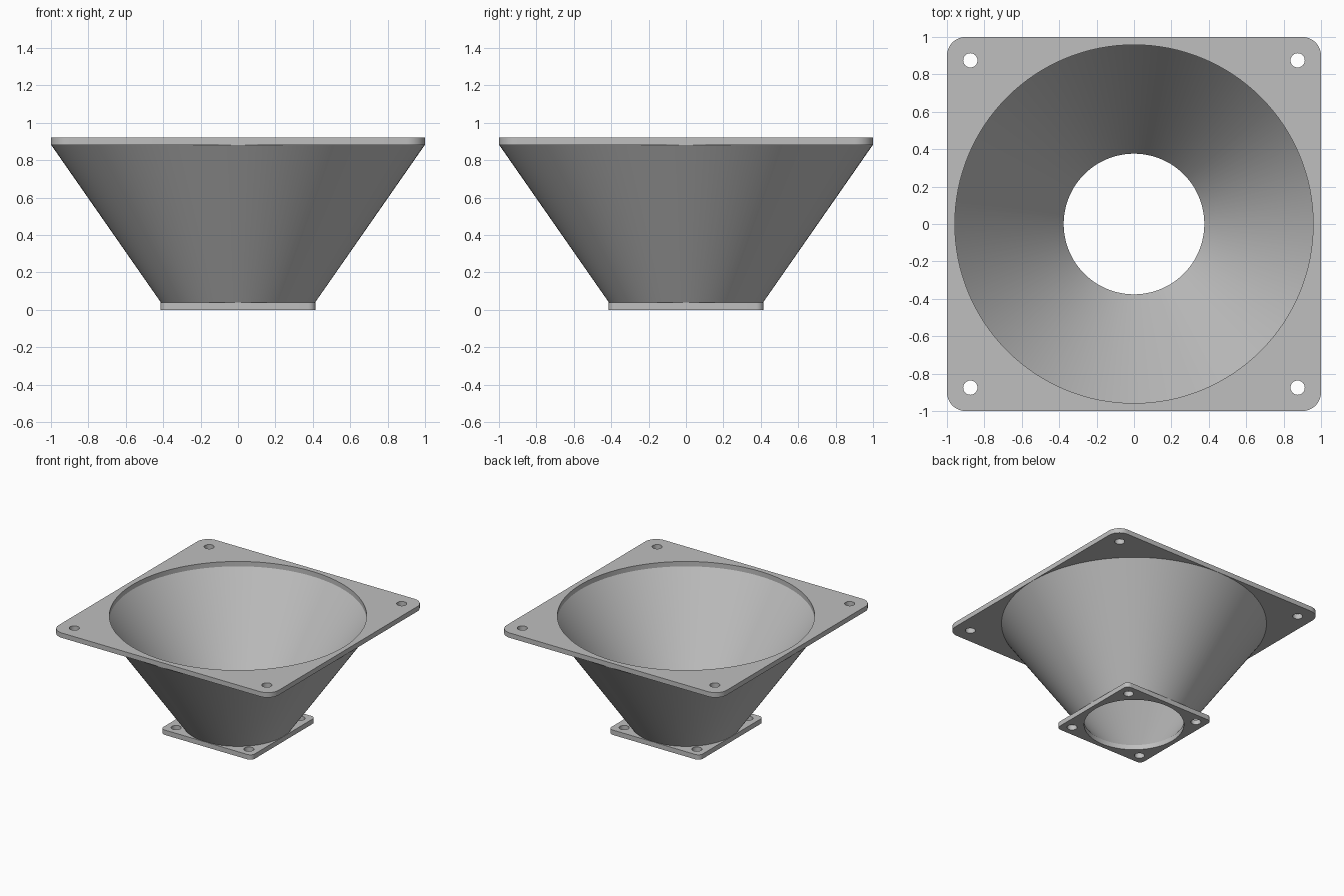
import bpy, bmesh
from math import sin, cos, pi, radians

cube = bpy.data.objects.get("Cube")
if cube:
    bpy.data.objects.remove(cube, do_unlink=True)

grey = bpy.data.materials.new("plain grey")
grey.use_nodes = True
grey.diffuse_color = (0.52, 0.52, 0.52, 1)
grey.node_tree.nodes["Principled BSDF"].inputs["Base Color"].default_value = grey.diffuse_color

SEGMENTS = 128
THICK = 0.04
HEIGHT = 0.92


def arc(cx, cy, r, start, sweep, steps):
    return [(cx + r * cos(start + sweep * i / steps),
             cy + r * sin(start + sweep * i / steps)) for i in range(steps)]


def circle(cx, cy, r, steps):
    return arc(cx, cy, r, 0, 2 * pi, steps)


def rounded_square(half, r):
    points = []
    for k, (sx, sy) in enumerate([(1, 1), (-1, 1), (-1, -1), (1, -1)]):
        c = half - r
        points += arc(sx * c, sy * c, r, k * pi / 2, pi / 2, 12)
        end = (k + 1) * pi / 2
        points.append((sx * c + r * cos(end), sy * c + r * sin(end)))
    return points


def finish(name, bm):
    mesh = bpy.data.meshes.new(name)
    bm.to_mesh(mesh)
    bm.free()
    mesh.materials.append(grey)
    mesh.shade_smooth()
    mesh.set_sharp_from_angle(angle=radians(30))
    obj = bpy.data.objects.new(name, mesh)
    bpy.context.collection.objects.link(obj)
    return obj


def flange(name, z, half, corner, bore, bolt):
    """Rounded square plate with a round bore and four bolt holes."""
    loops = [rounded_square(half, corner), circle(0, 0, bore, SEGMENTS)]
    loops += [circle(sx * bolt, sy * bolt, 0.038, 32) for sx in (-1, 1) for sy in (-1, 1)]
    curve = bpy.data.curves.new(name + " outline", "CURVE")
    curve.dimensions = "2D"
    curve.fill_mode = "BOTH"
    curve.extrude = THICK / 2
    for loop in loops:
        spline = curve.splines.new("POLY")
        spline.points.add(len(loop) - 1)
        for point, (x, y) in zip(spline.points, loop):
            point.co = (x, y, 0, 1)
        spline.use_cyclic_u = True
    # Turn the filled outline into a clean solid
    outline = bpy.data.objects.new(name + " outline", curve)
    mesh = bpy.data.meshes.new_from_object(outline)
    bm = bmesh.new()
    bm.from_mesh(mesh)
    bpy.data.objects.remove(outline)
    bpy.data.curves.remove(curve)
    bpy.data.meshes.remove(mesh)
    bmesh.ops.remove_doubles(bm, verts=bm.verts, dist=0.0001)
    bmesh.ops.recalc_face_normals(bm, faces=bm.faces)
    finish(name, bm).location.z = z + THICK / 2


def cone_wall(name, low_r, high_r, inward):
    """Open conical wall running between the two flanges."""
    bm = bmesh.new()
    low, high = [[bm.verts.new((x, y, z)) for x, y in circle(0, 0, r, SEGMENTS)]
                 for r, z in ((low_r, THICK), (high_r, HEIGHT - THICK))]
    for i in range(SEGMENTS):
        j = (i + 1) % SEGMENTS
        quad = [low[i], low[j], high[j], high[i]]
        bm.faces.new(quad[::-1] if inward else quad)
    finish(name, bm)


# Square mounting plates
flange("top_flange", HEIGHT - THICK, 1.0, 0.1, 0.958, 0.875)
flange("bottom_flange", 0, 0.415, 0.04, 0.376, 0.331)

# Funnel skin, outside and inside
cone_wall("funnel_outer_wall", 0.413, 0.998, False)
cone_wall("funnel_inner_wall", 0.376, 0.958, True)
